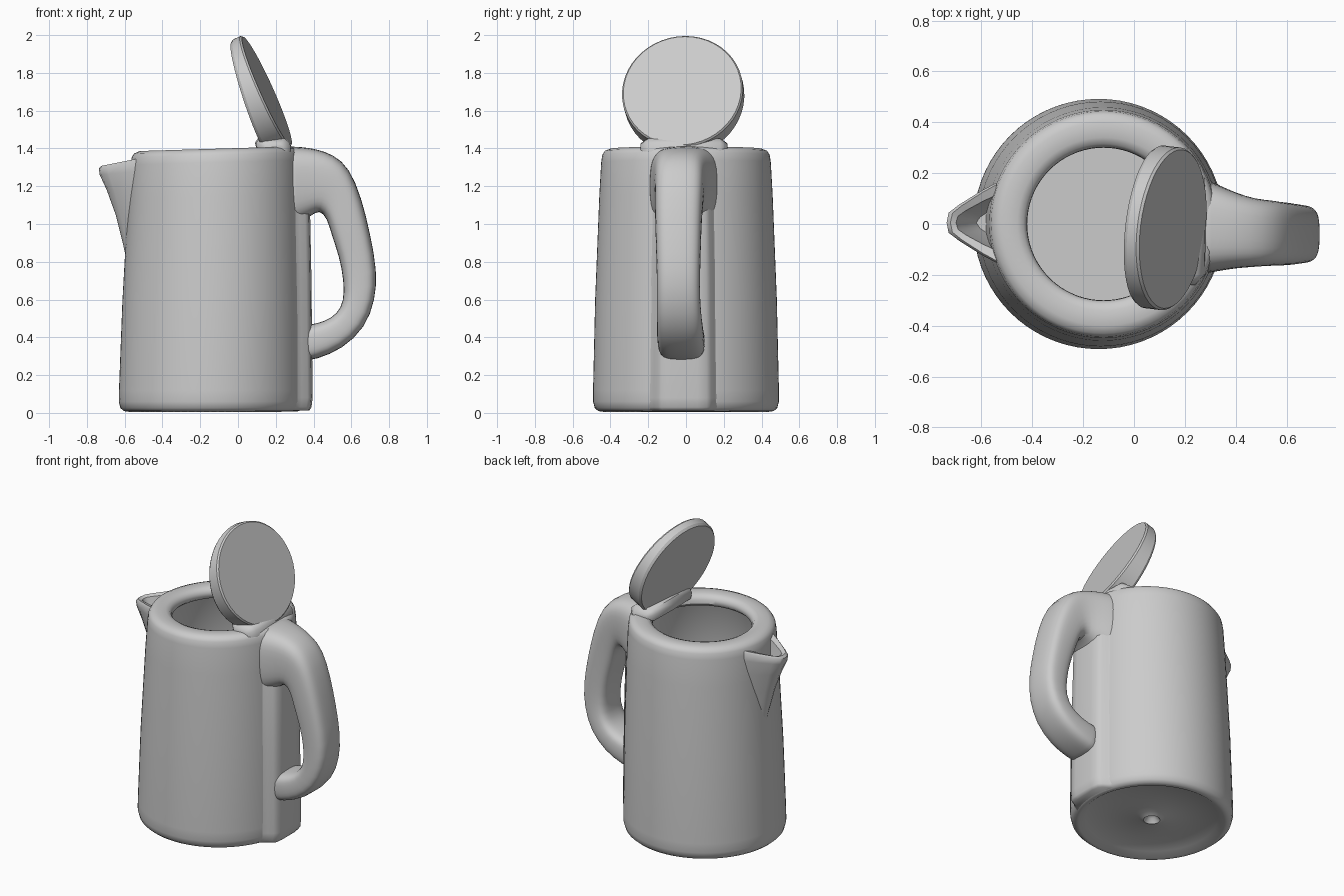
import bpy, bmesh, math
from mathutils import Vector

if "Cube" in bpy.data.objects:
    bpy.data.objects.remove(bpy.data.objects["Cube"])


def loft(name, rings, subdiv=0, angle=50):
    """Skin a sequence of equal-sized point rings and cap both ends."""
    bm = bmesh.new()
    loops = [[bm.verts.new(p) for p in ring] for ring in rings]
    n = len(loops[0])
    for a, b in zip(loops, loops[1:]):
        for i in range(n):
            j = (i + 1) % n
            bm.faces.new((a[i], a[j], b[j], b[i]))
    bm.faces.new(loops[0][::-1])
    bm.faces.new(loops[-1])
    bmesh.ops.recalc_face_normals(bm, faces=bm.faces)
    mesh = bpy.data.meshes.new(name)
    bm.to_mesh(mesh)
    bm.free()
    ob = bpy.data.objects.new(name, mesh)
    bpy.context.collection.objects.link(ob)
    if subdiv:
        mod = ob.modifiers.new("round", 'SUBSURF')
        mod.levels = mod.render_levels = subdiv
    bpy.ops.object.select_all(action='DESELECT')
    ob.select_set(True)
    bpy.context.view_layer.objects.active = ob
    bpy.ops.object.shade_smooth_by_angle(angle=math.radians(angle))
    return ob


def angles(n):
    return [2 * math.pi * i / n for i in range(n)]


# Body: thin-walled tapered jug with a broad rim, slightly higher towards the handle
profile = [(0.012, 0.06), (0.03, 0.05), (0.05, 0.02), (0.08, 0.035), (0.40, 0.032),
           (0.44, 0.006), (0.465, 0.01), (0.483, 0.026), (0.492, 0.06), (0.492, 0.12),
           (0.481, 0.6), (0.459, 1.15), (0.449, 1.33), (0.443, 1.37), (0.43, 1.39),
           (0.40, 1.402), (0.34, 1.40), (0.315, 1.39), (0.302, 1.37), (0.30, 1.345),
           (0.32, 1.325), (0.39, 1.315), (0.415, 1.28), (0.43, 0.9), (0.45, 0.12),
           (0.43, 0.08), (0.01, 0.08)]


def body_ring(r, z):
    pts = []
    for a in angles(72):
        x = -0.14 + 0.015 * z + r * math.cos(a)
        pts.append((x, r * math.sin(a), z + 0.03 * x * z / 1.4))
    return pts


loft("body", [body_ring(r, z) for r, z in profile])

# Spine: raised strip down the back of the body, flaring softly into it
half = [(0.32, 0.06), (0.30, 0.14), (0.275, 0.225), (0.305, 0.187), (0.335, 0.16),
        (0.365, 0.143), (0.385, 0.12), (0.392, 0.07)]


def spine_ring(z, dx, s):
    side = [(x + dx, y * s) for x, y in half]
    return [(x, y - 0.01, z) for x, y in side + [(x, -y) for x, y in side[::-1]]]


loft("spine", [spine_ring(0.012, -0.015, 0.95), spine_ring(0.03, -0.003, 1), spine_ring(0.08, 0.003, 1),
               spine_ring(0.7, -0.003, 0.97), spine_ring(1.3, -0.015, 0.9),
               spine_ring(1.37, -0.03, 0.85)], angle=60)

# Handle: (outer x, z), (inner x, z), half width, y centre
stations = [((0.27, 1.412), (0.285, 0.99), 0.185, -0.01), ((0.275, 1.412), (0.29, 0.99), 0.185, -0.01),
            ((0.33, 1.41), (0.33, 1.01), 0.172, -0.015), ((0.41, 1.40), (0.385, 1.04), 0.15, -0.025),
            ((0.505, 1.37), (0.43, 1.075), 0.135, -0.035), ((0.59, 1.30), (0.472, 1.03), 0.13, -0.035),
            ((0.655, 1.14), (0.495, 0.94), 0.125, -0.04), ((0.70, 0.95), (0.535, 0.83), 0.12, -0.04),
            ((0.738, 0.75), (0.56, 0.70), 0.115, -0.04), ((0.728, 0.60), (0.56, 0.59), 0.115, -0.04),
            ((0.675, 0.45), (0.525, 0.525), 0.12, -0.035), ((0.55, 0.335), (0.46, 0.485), 0.125, -0.03),
            ((0.42, 0.285), (0.39, 0.47), 0.125, -0.025), ((0.31, 0.26), (0.31, 0.45), 0.125, -0.02)]


def squircle(a):
    c, s = math.cos(a), math.sin(a)
    return (math.copysign(abs(c) ** 0.6, c), math.copysign(abs(s) ** 0.6, s))


def handle_ring(outer, inner, w, yc):
    o, i = Vector((outer[0], 0, outer[1])), Vector((inner[0], 0, inner[1]))
    mid, arm = (o + i) / 2, (o - i) / 2
    return [mid + arm * u + Vector((0, yc + w * v, 0)) for u, v in map(squircle, angles(20))]


loft("handle", [handle_ring(*s) for s in stations], subdiv=1, angle=80)


# Spout: pointed lip that widens upwards, with a scooped hollow
def spout_ring(z, tip, w, back=-0.54, rise=0.0):
    side = [(back, w), (back * 0.7 + tip * 0.3, w * 0.8),
            (back * 0.25 + tip * 0.75, w * 0.45), (tip + 0.008, w * 0.25)]
    pts = side + [(tip, 0)] + [(x, -y) for x, y in side[::-1]]
    return [(x, y + 0.005, z + rise * (x - tip)) for x, y in pts]


loft("spout", [spout_ring(0.76, -0.58, 0.04, -0.57), spout_ring(0.90, -0.61, 0.08),
               spout_ring(1.05, -0.648, 0.115), spout_ring(1.18, -0.695, 0.14),
               spout_ring(1.26, -0.732, 0.155, rise=0.1), spout_ring(1.295, -0.737, 0.158, rise=0.2),
               spout_ring(1.308, -0.722, 0.15, rise=0.2),
               spout_ring(1.30, -0.70, 0.105, -0.55, 0.2),
               spout_ring(1.21, -0.665, 0.085, -0.555), spout_ring(1.12, -0.62, 0.05, -0.56)])

# Lid: raised disc leaning over the opening, thicker at the hinge
tilt, turn, R = math.radians(24), math.radians(-7), 0.322
normal = Vector((math.cos(tilt) * math.cos(turn), math.cos(tilt) * math.sin(turn), math.sin(tilt)))
side = Vector((-math.sin(turn), math.cos(turn), 0))
up = normal.cross(side)
centre = Vector((0.153, -0.02, 1.705))


def lid_ring(scale, depth, inset):
    pts = []
    for a in angles(48):
        c, s = math.cos(a) * scale, math.sin(a) * scale
        t = depth * (0.098 - 0.033 * s) + inset
        pts.append(centre + side * (R * c) + up * (R * s) - normal * t)
    return pts


loft("lid", [lid_ring(0.975, 0, 0), lid_ring(1, 0, 0.01), lid_ring(1, 1, -0.015),
             lid_ring(0.97, 1, 0)], angle=30)


# Hinge: low block joining the lid to the rim
def hinge_ring(y, s):
    pts = [(0.10, 1.385), (0.09, 1.43), (0.11, 1.46), (0.25, 1.455), (0.28, 1.43), (0.285, 1.385)]
    cx, cz = 0.19, 1.385
    return [(cx + (x - cx) * s, y, cz + (z - cz) * s) for x, z in pts]


loft("hinge", [hinge_ring(-0.24, 0.55), hinge_ring(-0.20, 0.95), hinge_ring(0, 1),
               hinge_ring(0.18, 0.95), hinge_ring(0.22, 0.55)])
